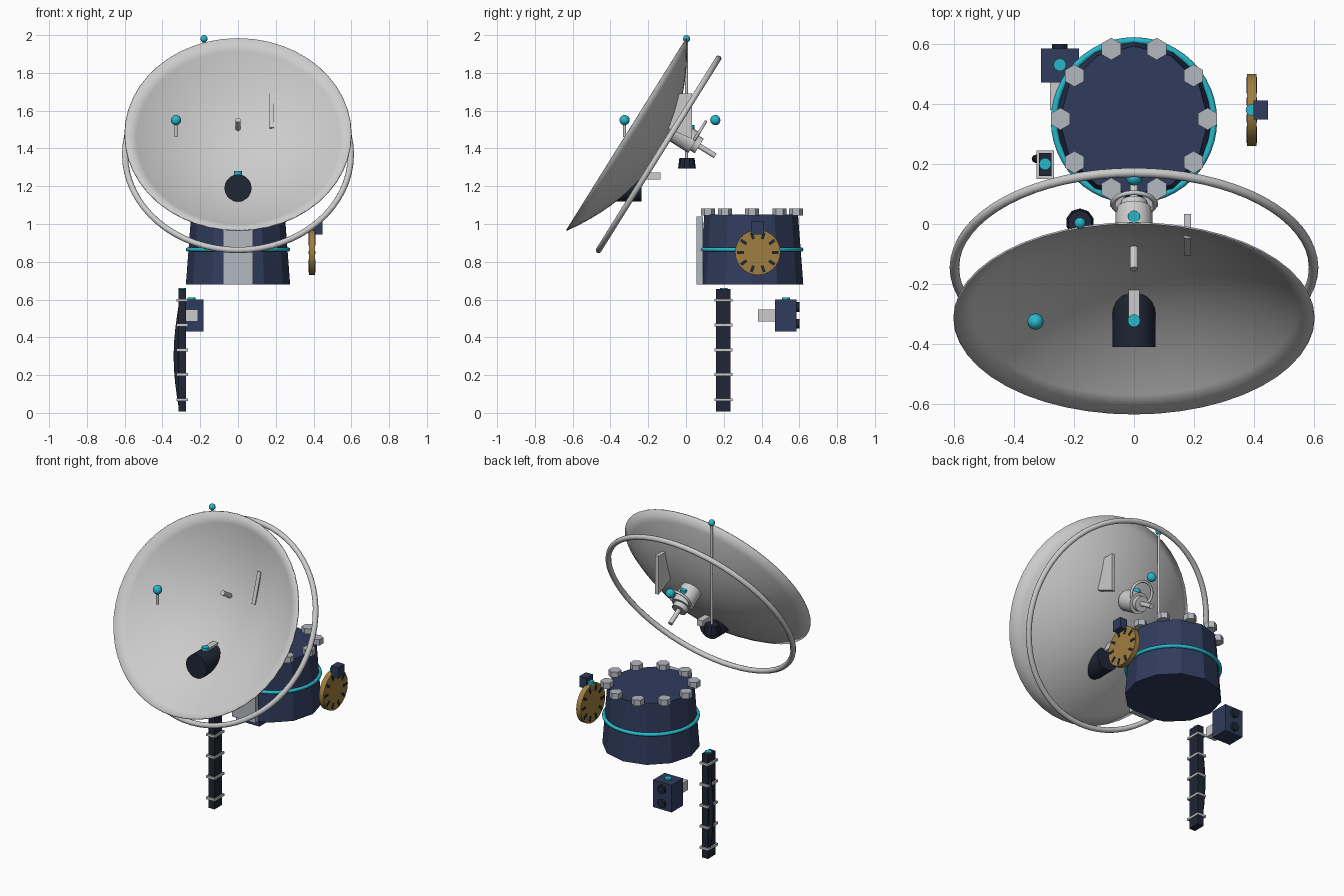
import bpy, bmesh, math
from mathutils import Vector

if "Cube" in bpy.data.objects:
    bpy.data.objects.remove(bpy.data.objects["Cube"])

def mat(name, r, g, b):
    m = bpy.data.materials.new(name)
    m.diffuse_color = (r, g, b, 1)
    m.use_nodes = True
    m.node_tree.nodes["Principled BSDF"].inputs["Base Color"].default_value = m.diffuse_color
    return m

NAVY = mat("navy", 0.03, 0.045, 0.11)
DARK = mat("dark", 0.014, 0.019, 0.036)
TEAL = mat("teal", 0.02, 0.48, 0.6)
GOLD = mat("gold", 0.35, 0.21, 0.05)
LIGHT = mat("light_grey", 0.45, 0.48, 0.53)

def finish(name, m=None, smooth=False):
    o = bpy.context.object
    o.name = name
    if m:
        o.data.materials.append(m)
    if smooth:
        bpy.ops.object.shade_smooth_by_angle(angle=math.radians(40))
    return o

def box(name, x, y, z, m=None, rot=(0, 0, 0)):
    # x, y, z are (low, high) ranges
    c = [(a + b) / 2 for a, b in (x, y, z)]
    bpy.ops.mesh.primitive_cube_add(size=1, location=c, rotation=rot)
    bpy.context.object.scale = [b - a for a, b in (x, y, z)]
    return finish(name, m)

def rod(name, p, q, r, m=None, r2=None, sides=16, smooth=True):
    p, q = Vector(p), Vector(q)
    bpy.ops.mesh.primitive_cone_add(vertices=sides, radius1=r, radius2=r if r2 is None else r2,
                                    depth=(q - p).length, location=(p + q) / 2,
                                    rotation=(q - p).to_track_quat('Z', 'Y').to_euler())
    return finish(name, m, smooth)

def ball(name, c, r):
    bpy.ops.mesh.primitive_uv_sphere_add(segments=16, ring_count=10, radius=r, location=c)
    return finish(name, TEAL, True)

def ring(name, c, R, r, m=None, rot=(0, 0, 0), seg=48):
    bpy.ops.mesh.primitive_torus_add(major_segments=seg, minor_segments=10, major_radius=R,
                                     minor_radius=r, location=c, rotation=rot)
    return finish(name, m, True)

def mesh_object(name, bm, m=None):
    me = bpy.data.meshes.new(name)
    bm.to_mesh(me)
    bm.free()
    o = bpy.data.objects.new(name, me)
    bpy.context.collection.objects.link(o)
    bpy.ops.object.select_all(action='DESELECT')
    o.select_set(True)
    bpy.context.view_layer.objects.active = o
    return o

TILT = math.radians(32)
AXIS = Vector((0, math.cos(TILT), -math.sin(TILT)))   # towards the back of the dish
UP = Vector((0, math.sin(TILT), math.cos(TILT)))
CENTRE = Vector((0, -0.315, 1.475))
FACE_ROT = (math.radians(90) - TILT, 0, 0)

# Dish: shallow paraboloid
bm = bmesh.new()
SEG, R, D = 48, 0.6, 0.2
hub_v = bm.verts.new(CENTRE + AXIS * D)
prev = None
for i in range(1, 11):
    r = R * i / 10
    cur = []
    for k in range(SEG):
        a = 2 * math.pi * k / SEG
        cur.append(bm.verts.new(CENTRE + Vector((r * math.cos(a), 0, 0)) + UP * r * math.sin(a)
                                + AXIS * D * (1 - (r / R) ** 2)))
    for k in range(SEG):
        n = (k + 1) % SEG
        bm.faces.new([hub_v, cur[k], cur[n]] if prev is None else [prev[k], cur[k], cur[n], prev[n]])
    prev = cur
bmesh.ops.recalc_face_normals(bm, faces=bm.faces)
dish = mesh_object("dish", bm)
bpy.ops.object.shade_smooth_by_angle(angle=math.radians(40))
sol = dish.modifiers.new("thickness", 'SOLIDIFY')
sol.thickness = 0.006
sol.offset = 0

# Ring behind the dish (same tilt)
ring("dish_ring", CENTRE + AXIS * 0.2, 0.598, 0.016, None, AXIS.to_track_quat('Z', 'Y').to_euler(), 64)

# Fin through the dish
bm = bmesh.new()
f = bm.faces.new([bm.verts.new((0.167, y, z)) for y, z in
                  ((-0.047, 1.69), (0.033, 1.69), (0.033, 1.45), (-0.105, 1.51))])
ext = bmesh.ops.extrude_face_region(bm, geom=[f])
bmesh.ops.translate(bm, vec=(0.023, 0, 0), verts=[v for v in ext["geom"] if isinstance(v, bmesh.types.BMVert)])
bmesh.ops.recalc_face_normals(bm, faces=bm.faces)
mesh_object("dish_fin", bm)

# Hub behind the dish with its axle, handle ring and markers
end = Vector((0, 0.155, 1.36))
rod("axle", end - AXIS * 0.36, end, 0.014)
rod("hub_body", end - AXIS * 0.25, end - AXIS * 0.13, 0.062, sides=20)
rod("hub_nose", end - AXIS * 0.13, end - AXIS * 0.10, 0.045, sides=20)
ring("hub_handle", (0, 0.067, 1.482), 0.07, 0.008, None, AXIS.to_track_quat('Z', 'Y').to_euler(), 32)
rod("hub_marker", (0, 0.025, 1.49), (0, 0.025, 1.525), 0.02, TEAL)
ball("hub_ball", (0, 0.155, 1.55), 0.027)

# Small beacon in front of the dish
ball("beacon_ball", (-0.328, -0.325, 1.55), 0.027)
rod("beacon_stem", (-0.328, -0.325, 1.46), (-0.328, -0.325, 1.54), 0.008)

# Whip antenna
rod("antenna_base", (-0.18, 0.005, 1.295), (-0.18, 0.005, 1.35), 0.047, DARK, 0.04, 10, False)
rod("antenna_mast", (-0.18, 0.003, 1.34), (-0.18, 0.003, 1.98), 0.008)
ball("antenna_tip", (-0.18, 0.003, 1.981), 0.019)

# Feed horn
rod("feed_horn", (0, -0.41, 1.19), (0, -0.235, 1.19), 0.072, DARK, sides=20)
box("feed_arm", (-0.019, 0.019), (-0.325, -0.135), (1.235, 1.272))
rod("feed_marker", (0, -0.322, 1.25), (0, -0.322, 1.28), 0.021, TEAL)

# Drum with hoop, front panel and bolts
DC = Vector((0, 0.345, 0))
rod("drum", DC + Vector((0, 0, 0.68)), DC + Vector((0, 0, 1.05)), 0.276, NAVY, 0.248, 12, False)
ring("drum_hoop", DC + Vector((0, 0, 0.865)), 0.266, 0.011, TEAL)
box("drum_panel", (-0.08, 0.08), (0.056, 0.09), (0.68, 1.04), LIGHT)
for i in range(10):
    a = 2 * math.pi * i / 10
    p = Vector((0.245 * math.cos(a), 0.35 + 0.245 * math.sin(a), 1.045))
    rod("drum_bolt", p, p + Vector((0, 0, 0.037)), 0.037, LIGHT, sides=6, smooth=False)

# Gold wheel with slots
rod("wheel", (0.376, 0.38, 0.85), (0.408, 0.38, 0.85), 0.12, GOLD, sides=28)
for i in range(10):
    a = 2 * math.pi * i / 10
    y, z = 0.38 + 0.092 * math.cos(a), 0.85 + 0.092 * math.sin(a)
    box("wheel_slot", (0.374, 0.41), (y - 0.018, y + 0.018), (z - 0.008, z + 0.008), DARK, (a, 0, 0))
box("wheel_block", (0.398, 0.447), (0.348, 0.412), (0.945, 1.012), NAVY)
rod("wheel_marker", (0.391, 0.38, 0.96), (0.391, 0.38, 0.985), 0.019, TEAL)

# Post with bands and a bowed cable
box("post", (-0.316, -0.274), (0.16, 0.236), (0.008, 0.655), DARK)
for z in (0.07, 0.203, 0.333, 0.465, 0.597):
    box("post_band", (-0.325, -0.266), (0.15, 0.245), (z - 0.007, z + 0.007))
rod("post_marker", (-0.296, 0.2, 0.65), (-0.296, 0.2, 0.662), 0.02, TEAL)
cu = bpy.data.curves.new("post_cable", 'CURVE')
cu.dimensions = '3D'
cu.bevel_depth = 0.014
cu.bevel_resolution = 2
cu.use_fill_caps = True
sp = cu.splines.new('POLY')
sp.points.add(8)
for i, pt in enumerate(sp.points):
    t = i / 8
    pt.co = (-0.298 - 0.029 * math.sin(math.pi * t), 0.217, 0.014 + 0.57 * t, 1)
cable = bpy.data.objects.new("post_cable", cu)
cu.materials.append(DARK)
bpy.context.collection.objects.link(cable)

# Camera box with two lenses
box("sensor_box", (-0.31, -0.183), (0.472, 0.585), (0.43, 0.6), NAVY)
box("sensor_arm", (-0.28, -0.213), (0.38, 0.475), (0.485, 0.547))
for z in (0.472, 0.56):
    rod("sensor_lens", (-0.247, 0.575, z), (-0.247, 0.6, z), 0.026, DARK)
rod("sensor_marker", (-0.247, 0.53, 0.595), (-0.247, 0.53, 0.61), 0.021, TEAL)
